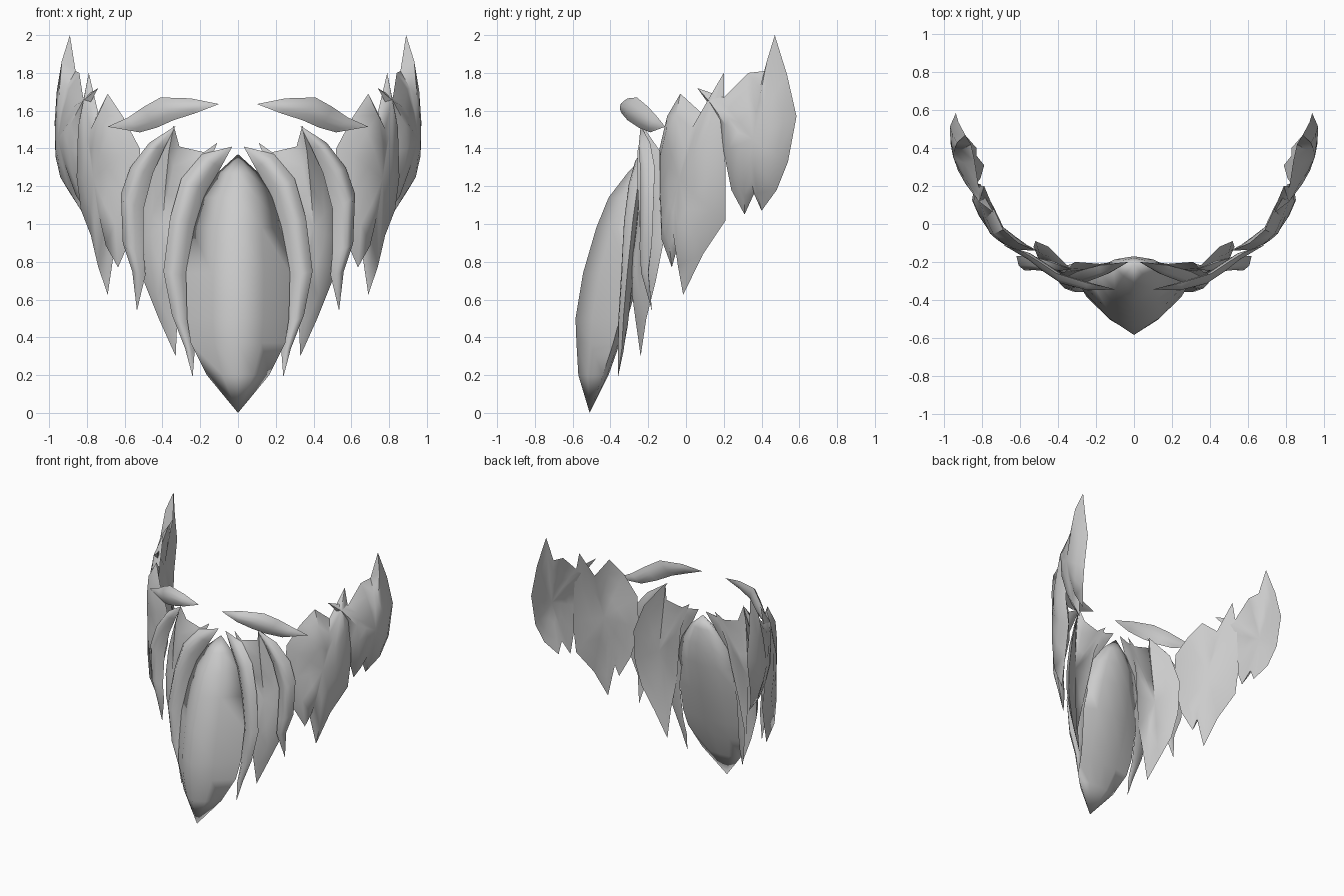
import bpy, bmesh, math
from mathutils import Vector as V

grey = bpy.data.materials.new("beard grey")
grey.diffuse_color = (0.6, 0.6, 0.6, 1)


def finish(bm, name, angle):
    """Weld, shade and colour one lock of hair."""
    bmesh.ops.remove_doubles(bm, verts=bm.verts, dist=0.0005)
    bmesh.ops.recalc_face_normals(bm, faces=bm.faces)
    me = bpy.data.meshes.new(name)
    bm.to_mesh(me)
    bm.free()
    me.materials.append(grey)
    ob = bpy.data.objects.new(name, me)
    bpy.context.collection.objects.link(ob)
    bpy.ops.object.select_all(action='DESELECT')
    bpy.context.view_layer.objects.active = ob
    ob.select_set(True)
    bpy.ops.object.shade_smooth_by_angle(angle=math.radians(angle))


def lock(name, rows, out, side=1, angle=75, full=.75):
    """Skin a lens-shaped lock over rows of (left, right, front bulge, back bulge)."""
    bm = bmesh.new()
    flip = V((side, 1, 1))
    out = V(out).normalized()
    rings = []
    for l, r, front, back in rows:
        l, r = V(l), V(r)
        pts = [l]
        pts += [l.lerp(r, t) + out * front * h for t, h in ((.25, full), (.5, 1), (.75, full))]
        pts += [r]
        pts += [r.lerp(l, t) - out * back * h for t, h in ((.25, .75), (.5, 1), (.75, .75))]
        rings.append([bm.verts.new(p * flip) for p in pts])
    for a, b in zip(rings, rings[1:]):
        for i in range(8):
            j = (i + 1) % 8
            bm.faces.new((a[i], a[j], b[j], b[i]))
    finish(bm, name, angle)


def panel(name, outline, centre, out, front, back, side=1):
    """Jagged plate: outline closed by a bulged front and a shallower back."""
    bm = bmesh.new()
    flip = V((side, 1, 1))
    out, centre = V(out).normalized(), V(centre)
    rim = [bm.verts.new(V(p) * flip) for p in outline]
    n = len(rim)
    for off in (front, back):
        prev = rim
        for t, h in ((.25, .75), (.6, .97)):
            ring = [bm.verts.new((V(p).lerp(centre, t) + out * off * h) * flip) for p in outline]
            for i in range(n):
                j = (i + 1) % n
                bm.faces.new((prev[i], prev[j], ring[j], ring[i]))
            prev = ring
        tip = bm.verts.new((centre + out * off) * flip)
        for i in range(n):
            bm.faces.new((prev[i], prev[(i + 1) % n], tip))
    finish(bm, name, 60)


# Central chin lock: half width, side depth, height, front ridge depth, back depth
chin = [(0, -.21, 1.37, -.21, -.21), (.11, -.22, 1.27, -.31, -.18), (.2, -.235, 1.14, -.41, -.17),
        (.25, -.26, .98, -.475, -.19), (.275, -.31, .74, -.545, -.24), (.27, -.35, .5, -.585, -.31),
        (.25, -.385, .37, -.58, -.35), (.165, -.44, .2, -.57, -.41), (0, -.51, 0, -.51, -.51)]
lock("chin_lock", [((-w, y, z), (w, y, z), y - f, b - y) for w, y, z, f, b in chin],
     (0, -1, 0), angle=110, full=.62)

for side, tag in ((1, "right"), (-1, "left")):
    # Curved lock beside the chin
    lock("inner_lock_" + tag, [
        ((.03, -.20, 1.41), (.03, -.20, 1.41), 0, 0),
        ((.09, -.22, 1.30), (.19, -.22, 1.37), .05, .01),
        ((.16, -.24, 1.18), (.30, -.25, 1.24), .06, .01),
        ((.21, -.26, 1.00), (.36, -.28, 1.03), .06, .01),
        ((.25, -.28, .72), (.395, -.31, .75), .05, .01),
        ((.24, -.31, .45), (.35, -.33, .52), .04, .01),
        ((.23, -.34, .32), (.28, -.34, .34), .02, .01),
        ((.24, -.36, .19), (.24, -.36, .19), 0, 0)], (.25, -1, 0), side)
    # Curved lock further out
    lock("outer_lock_" + tag, [
        ((.33, -.24, 1.52), (.33, -.24, 1.52), 0, 0),
        ((.39, -.22, 1.40), (.47, -.19, 1.43), .05, .01),
        ((.45, -.21, 1.27), (.57, -.165, 1.30), .06, .01),
        ((.50, -.20, 1.08), (.62, -.17, 1.16), .06, .01),
        ((.50, -.22, .85), (.61, -.18, .90), .05, .01),
        ((.49, -.22, .73), (.56, -.20, .75), .03, .01),
        ((.535, -.18, .54), (.535, -.18, .54), 0, 0)], (.45, -1, 0), side)
    # Wide plate behind the two curved locks
    panel("jaw_plate_" + tag, [
        (.11, -.20, 1.43), (.18, -.21, 1.38), (.31, -.20, 1.41), (.34, -.23, 1.52), (.45, -.12, 1.36),
        (.52, -.09, 1.15), (.53, -.12, .9), (.50, -.16, .70), (.42, -.21, .50), (.33, -.24, .30),
        (.32, -.27, .52), (.27, -.27, .75), (.23, -.24, 1.0), (.20, -.22, 1.2)],
        (.38, -.20, .98), (.45, -1, 0), .05, .02, side)
    # Broad cheek plate
    panel("cheek_plate_" + tag, [
        (.69, -.03, 1.69), (.74, .08, 1.59), (.79, .20, 1.80), (.83, .20, 1.6), (.84, .21, 1.25),
        (.81, .21, 1.02), (.74, .09, .84), (.69, -.015, .625), (.655, -.05, .86), (.635, -.075, .77),
        (.57, -.13, .92), (.51, -.14, 1.15), (.52, -.14, 1.4), (.61, -.10, 1.57)],
        (.70, .01, 1.24), (.82, -.57, 0), .08, .015, side)
    # Sideburn plate
    panel("sideburn_plate_" + tag, [
        (.89, .47, 2.0), (.925, .535, 1.79), (.94, .585, 1.57), (.935, .54, 1.33), (.90, .48, 1.18),
        (.83, .40, 1.07), (.83, .36, 1.16), (.79, .31, 1.05), (.81, .24, 1.18), (.84, .20, 1.38),
        (.83, .18, 1.55), (.74, .06, 1.72), (.82, .20, 1.67), (.84, .33, 1.8), (.86, .42, 1.81)],
        (.90, .38, 1.45), (.9, -.43, 0), .06, .005, side)
    # Moustache-like brow tuft: lower edge, upper edge
    lock("brow_tuft_" + tag, [
        ((.10, -.345, 1.635), (.10, -.345, 1.635), 0, 0),
        ((.23, -.34, 1.585), (.25, -.31, 1.665), .025, .015),
        ((.34, -.31, 1.55), (.41, -.26, 1.67), .03, .015),
        ((.43, -.25, 1.51), (.50, -.20, 1.62), .03, .015),
        ((.52, -.19, 1.485), (.58, -.15, 1.565), .02, .015),
        ((.69, -.11, 1.515), (.69, -.11, 1.515), 0, 0)], (.35, -1, .1), side)
